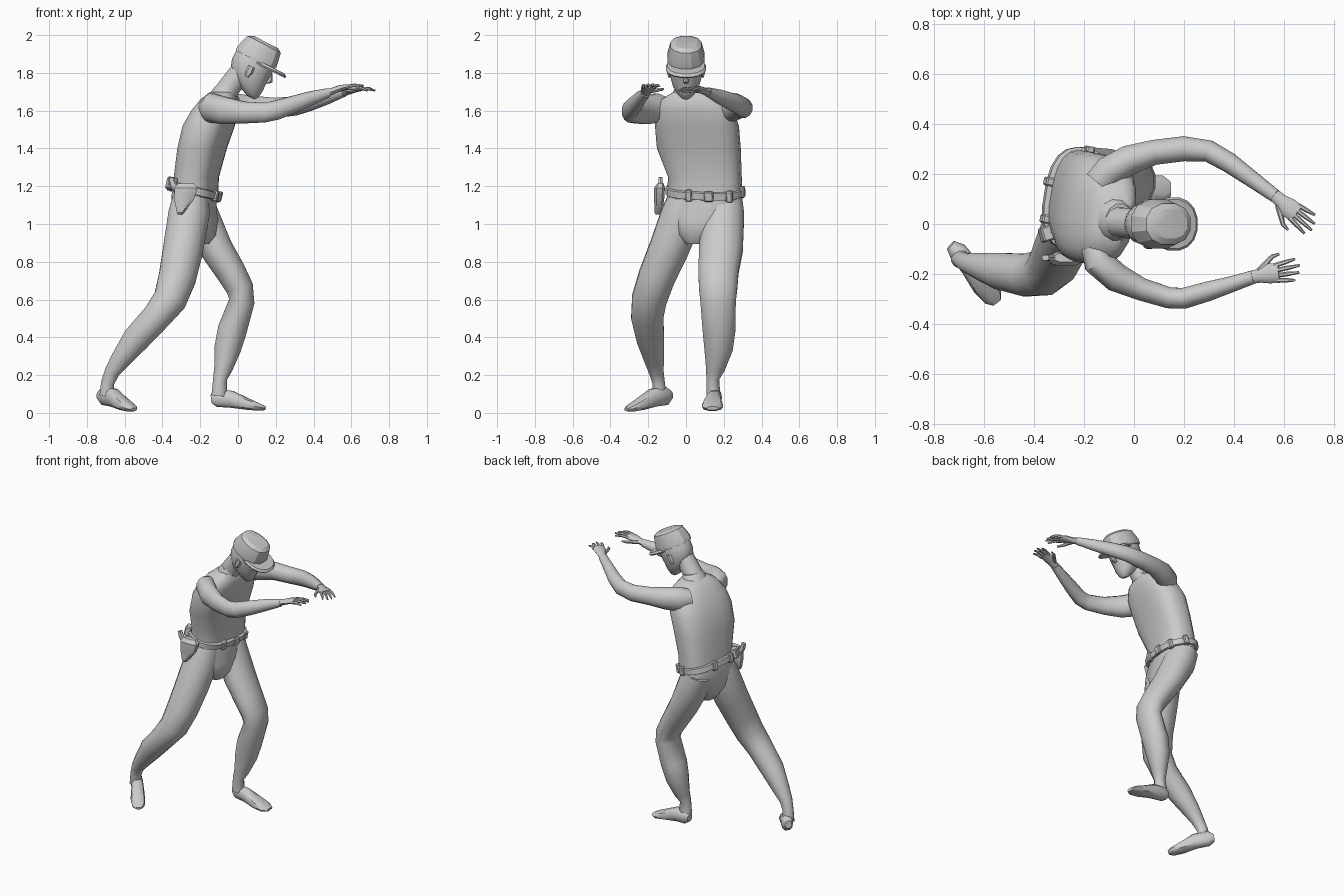
import bpy, bmesh, math
from mathutils import Vector, Matrix

Y, Z = Vector((0, 1, 0)), Vector((0, 0, 1))


def finish(name, bm, angle=40):
    bmesh.ops.recalc_face_normals(bm, faces=bm.faces)
    me = bpy.data.meshes.new(name)
    bm.to_mesh(me)
    bm.free()
    ob = bpy.data.objects.new(name, me)
    bpy.context.collection.objects.link(ob)
    bpy.ops.object.select_all(action='DESELECT')
    bpy.context.view_layer.objects.active = ob
    ob.select_set(True)
    bpy.ops.object.shade_smooth_by_angle(angle=math.radians(angle))
    return ob


def loft(name, rings, n=12, ref=Y, axis=None, p=2.0, angle=40):
    """Skin rings of (x, y, z, radius along ref, radius across ref)."""
    bm = bmesh.new()
    cs = [Vector(r[:3]) for r in rings]
    loops = []
    for i, r in enumerate(rings):
        t = axis or (cs[min(i + 1, len(cs) - 1)] - cs[max(i - 1, 0)])
        t = t.normalized()
        v = (ref - t * ref.dot(t)).normalized()
        u = t.cross(v)
        loop = []
        for k in range(n):
            a = 2 * math.pi * (k + 0.5) / n
            c, s = math.cos(a), math.sin(a)
            c = math.copysign(abs(c) ** (2 / p), c)
            s = math.copysign(abs(s) ** (2 / p), s)
            loop.append(bm.verts.new(cs[i] + v * c * r[3] + u * s * r[4]))
        loops.append(loop)
    for a, b in zip(loops, loops[1:]):
        for k in range(n):
            bm.faces.new((a[k], a[(k + 1) % n], b[(k + 1) % n], b[k]))
    bm.faces.new(loops[0])
    bm.faces.new(loops[-1])
    return finish(name, bm, angle)


# Jacket, with the left side turned slightly forward
side = Vector((0.17, 0.985, 0))
loft("jacket", [
    (-.23, .10, 1.14, .20, .115), (-.22, .10, 1.25, .195, .112),
    (-.19, .068, 1.40, .222, .122), (-.155, .058, 1.52, .222, .13),
    (-.12, .045, 1.60, .205, .12), (-.095, .03, 1.66, .16, .098),
    (-.08, .02, 1.70, .085, .065)], 20, side, Z, 2.7)

# Trousers: seat and legs
loft("seat", [
    (-.23, .10, 1.19, .195, .11), (-.235, .10, 1.10, .195, .115),
    (-.225, .085, 1.02, .165, .115), (-.205, .06, .94, .10, .085),
    (-.20, .05, .895, .05, .045)], 16, side, Z, 2.4)
loft("back_leg", [
    (-.25, .00, 1.13, .10, .10), (-.26, -.02, 1.05, .115, .113),
    (-.29, -.09, .87, .108, .11), (-.32, -.155, .72, .10, .103),
    (-.36, -.195, .60, .095, .092), (-.43, -.205, .51, .088, .08),
    (-.54, -.188, .39, .075, .075), (-.62, -.168, .285, .055, .055),
    (-.665, -.158, .22, .04, .042), (-.69, -.145, .16, .034, .036),
    (-.695, -.14, .09, .038, .04)], 12)
loft("front_leg", [
    (-.235, .20, 1.14, .10, .10), (-.205, .20, 1.05, .112, .105),
    (-.115, .185, .87, .12, .09), (-.04, .172, .75, .11, .082),
    (.01, .17, .66, .105, .075), (.02, .17, .59, .097, .07),
    (-.03, .175, .44, .09, .08), (-.055, .172, .34, .078, .073),
    (-.078, .155, .235, .052, .05), (-.095, .142, .18, .035, .038),
    (-.10, .145, .09, .038, .042)], 12)

# Shoes
loft("back_shoe", [
    (-.735, -.085, .095, .025, .022), (-.708, -.108, .09, .05, .038),
    (-.655, -.175, .08, .05, .04), (-.605, -.245, .045, .033, .046),
    (-.565, -.295, .024, .019, .04), (-.55, -.315, .018, .009, .02)], 10, Z, p=2.4)
loft("front_shoe", [
    (-.14, .16, .075, .025, .022), (-.11, .155, .078, .048, .036),
    (-.035, .147, .072, .047, .04), (.055, .14, .045, .031, .055),
    (.115, .14, .03, .02, .055), (.147, .14, .024, .01, .03)], 10, Z, p=2.4)

# Sleeves
loft("right_sleeve", [
    (-.16, -.09, 1.615, .05, .055), (-.145, -.15, 1.615, .08, .062),
    (-.07, -.215, 1.60, .074, .06), (.03, -.262, 1.59, .06, .047),
    (.14, -.296, 1.59, .054, .044), (.20, -.298, 1.602, .053, .043),
    (.29, -.272, 1.632, .047, .041), (.39, -.242, 1.667, .038, .033),
    (.48, -.212, 1.695, .025, .028)], 12, Z)
loft("left_sleeve", [
    (-.14, .16, 1.615, .06, .065), (-.10, .21, 1.615, .082, .066),
    (-.02, .256, 1.62, .074, .062), (.08, .287, 1.62, .06, .052),
    (.20, .302, 1.615, .055, .052), (.30, .292, 1.625, .053, .045),
    (.38, .247, 1.645, .047, .042), (.48, .175, 1.675, .038, .034),
    (.565, .113, 1.70, .024, .028)], 12, Z)


# Hands with four fingers and a thumb on the inner side
def hand(label, wrist, direction, inward):
    w, d = Vector(wrist), Vector(direction).normalized()
    s = Z.cross(d).normalized() * inward
    up = Z * .012

    def ring(along, across, lift, rz, rw):
        return (*(w + d * along + s * across + up * lift), rz, rw)
    loft(label + "_palm", [
        ring(-.02, 0, 0, .022, .026), ring(.02, 0, .3, .018, .028),
        ring(.06, .002, .8, .017, .04), ring(.10, 0, .8, .012, .038)], 10, Z)
    for i, length in enumerate((.085, .10, .092, .07)):
        o = .03 - .02 * i
        loft(f"{label}_finger_{i + 1}", [
            ring(.085, o, .8, .010, .010), ring(.09 + length * .5, o * 1.2, .7, .009, .009),
            ring(.09 + length, o * 1.4, -.5, .005, .005)], 6, Z)
    loft(label + "_thumb", [
        ring(.02, .02, .2, .013, .013), ring(.06, .05, 0, .011, .011),
        ring(.085, .068, -.2, .009, .009), ring(.115, .073, -.6, .005, .005)], 6, Z)


hand("right_hand", (.485, -.211, 1.697), (.97, .17, .22), 1)
hand("left_hand", (.575, .105, 1.70), (.77, -.63, .07), -1)

# Neck, collar and head, leaning forward
pitch = math.radians(27)
up = Vector((math.sin(pitch), 0, math.cos(pitch)))
fwd = Vector((math.cos(pitch), 0, -math.sin(pitch)))
base = Vector((.10, 0, 1.875))
loft("neck", [(-.09, .015, 1.65, .075, .07), (-.05, .005, 1.72, .062, .062),
              (.01, 0, 1.80, .062, .06)], 12)
loft("collar", [(-.085, .02, 1.665, .095, .075), (-.065, .015, 1.705, .082, .067),
                (-.058, .012, 1.722, .07, .058)], 12, Y, (up + Z) / 2)


def head_ring(f, h, width, depth):
    return (*(base + fwd * f + up * h), width, depth)


loft("head", [
    head_ring(.065, -.198, .022, .022), head_ring(.05, -.18, .045, .05),
    head_ring(.02, -.145, .07, .085), head_ring(.0, -.10, .084, .104),
    head_ring(-.005, -.06, .09, .112), head_ring(-.005, 0, .092, .112),
    head_ring(0, .04, .08, .10)], 14, Y, up, 2.2)
loft("nose", [head_ring(.10, -.035, .008, .012), head_ring(.108, -.075, .015, .022),
              head_ring(.10, -.092, .012, .012)], 6, Y, up)
for y, label in ((-.088, "right_ear"), (.088, "left_ear")):
    c = base - up * .08 - fwd * .005 + Y * y
    loft(label, [(*(c - up * .03), .008, .01), (*c, .014, .02),
                 (*(c + up * .03), .01, .018)], 6, Y, up)

# Peaked cap
loft("cap", [
    head_ring(-.005, -.012, .10, .118), head_ring(-.005, .015, .101, .12),
    head_ring(.0, .085, .084, .102), head_ring(.003, .10, .06, .075)],
    12, Y, up, 2.3, 30)
loft("cap_peak", [
    head_ring(.075, -.024, .105, .105), head_ring(.075, -.016, .109, .109),
    head_ring(.07, -.004, .10, .10)], 16, Y, up, 2.2, 30)

# Belt, tilted down toward the front
tilt = Vector((.24, 0, 1)).normalized()
bc = Vector((-.23, .10, 1.175))
belt = [(*(bc + tilt * h), r, r - .075) for h, r in
        ((-.022, .198), (-.018, .208), (.018, .208), (.022, .198))]
loft("belt", belt, 20, side, tilt, 2.6, 30)


def box(name, loc, size, yaw):
    bm = bmesh.new()
    bmesh.ops.create_cube(bm, size=1)
    rot = Matrix.Rotation(yaw, 4, 'Z') @ Matrix.Rotation(.235, 4, 'Y')
    bm.transform(Matrix.Translation(loc) @ rot @ Matrix.Diagonal((*size, 1)))
    bmesh.ops.bevel(bm, geom=bm.edges[:], offset=.006, segments=1, affect='EDGES')
    return finish(name, bm, 30)


# Buckle, belt loops and pouches
box("buckle", (-.098, .12, 1.145), (.022, .05, .055), -.17)
for i, (x, y, z) in enumerate(((-.122, .015, 1.15), (-.11, .23, 1.145), (-.18, .295, 1.17),
                               (-.355, .02, 1.205), (-.34, .17, 1.20))):
    box(f"belt_pouch_{i + 1}", (x, y, z), (.035, .035, .06), -.17)
box("rear_pouch", (-.352, -.04, 1.215), (.045, .06, .065), .3)

# Holster on the right hip
loft("holster", [
    (-.275, -.135, 1.215, .018, .045), (-.275, -.14, 1.19, .03, .065),
    (-.285, -.142, 1.13, .028, .055), (-.305, -.146, 1.06, .022, .02),
    (-.308, -.146, 1.05, .014, .012)], 8, Y, Z, 3, 30)
loft("holster_grip", [
    (-.315, -.135, 1.17, .014, .02), (-.345, -.135, 1.21, .014, .02),
    (-.355, -.135, 1.245, .012, .016)], 6, Y, None, 2.5)
